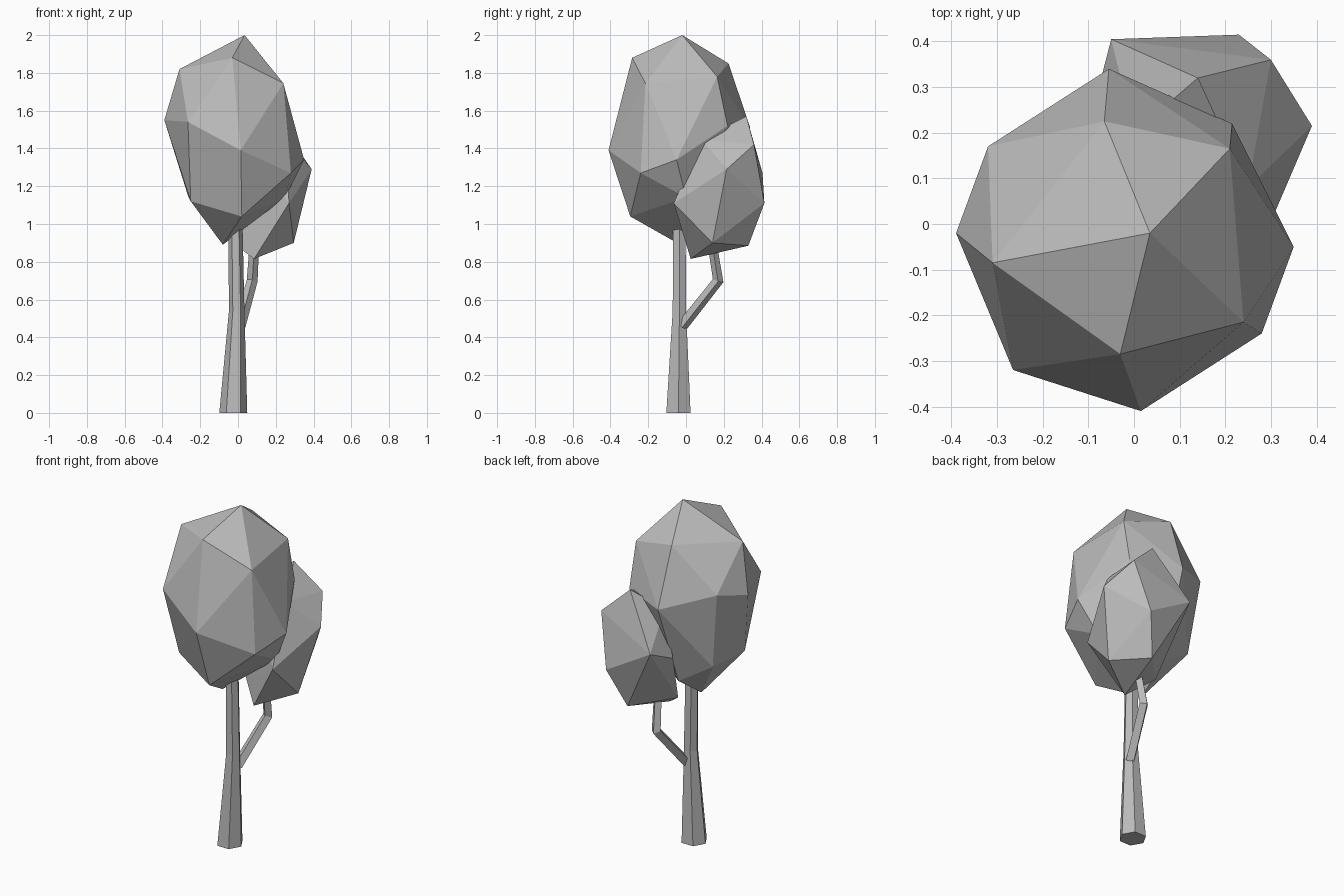
import bpy
import bmesh
import math
from mathutils import Vector

default_cube = bpy.data.objects.get("Cube")
if default_cube:
    bpy.data.objects.remove(default_cube, do_unlink=True)


def make_material(name, value):
    material = bpy.data.materials.new(name)
    material.use_nodes = True
    colour = (value, value, value, 1)
    material.diffuse_color = colour
    material.node_tree.nodes["Principled BSDF"].inputs["Base Color"].default_value = colour
    return material


plain_grey = make_material("plain grey", 0.5)


def add_object(name, bm):
    """Turn a bmesh into a flat-shaded object with outward normals."""
    bmesh.ops.recalc_face_normals(bm, faces=bm.faces)
    mesh = bpy.data.meshes.new(name)
    bm.to_mesh(mesh)
    bm.free()
    mesh.materials.append(plain_grey)
    obj = bpy.data.objects.new(name, mesh)
    bpy.context.collection.objects.link(obj)
    return obj


def limb(name, stations, sides, upright=False):
    """Tapered tube through (centre, radius) stations."""
    bm = bmesh.new()
    centres = [Vector(centre) for centre, radius in stations]
    rings = []
    for i, (centre, radius) in enumerate(stations):
        before = centres[max(i - 1, 0)]
        after = centres[min(i + 1, len(centres) - 1)]
        axis = Vector((0, 0, 1)) if upright else (after - before).normalized()
        side = Vector((0, 1, 0)).cross(axis).normalized()
        other = axis.cross(side)
        ring = []
        for k in range(sides):
            angle = math.tau * k / sides
            offset = side * math.cos(angle) + other * math.sin(angle)
            ring.append(bm.verts.new(centres[i] + offset * radius))
        rings.append(ring)
    for low, high in zip(rings, rings[1:]):
        for k in range(sides):
            n = (k + 1) % sides
            bm.faces.new((low[k], low[n], high[n], high[k]))
    bm.faces.new(rings[0][::-1])
    bm.faces.new(rings[-1])
    return add_object(name, bm)


def crown(name, corners):
    """Faceted leaf mass wrapped around its corner points."""
    bm = bmesh.new()
    for corner in corners:
        bm.verts.new(corner)
    hull = bmesh.ops.convex_hull(bm, input=bm.verts)
    loose = {g for g in hull["geom_interior"] if isinstance(g, bmesh.types.BMVert)}
    bmesh.ops.delete(bm, geom=list(loose), context="VERTS")
    return add_object(name, bm)


# Trunk and the bent side branch
limb("trunk", [((-.025, -.04, 0), .074), ((-.007, -.035, .54), .041),
               ((-.015, -.035, 1.1), .037)], sides=6, upright=True)
limb("side_branch", [((.01, -.02, .46), .03), ((.075, .17, .7), .029),
                     ((.09, .13, .95), .024)], sides=4)

# Main crown: tip, shoulder, waist, underside
crown("main_crown", [
    (.035, -.02, 2),
    (-.03, -.285, 1.88), (.24, -.215, 1.745), (.21, .165, 1.78),
    (-.065, .225, 1.85), (-.31, -.085, 1.82),
    (-.265, -.32, 1.54), (.015, -.41, 1.39), (.28, -.24, 1.27),
    (.35, -.05, 1.34), (.215, .22, 1.52), (-.055, .34, 1.51),
    (-.32, .17, 1.6), (-.39, -.02, 1.55),
    (-.25, -.19, 1.12), (.02, -.295, 1.04), (.25, 0, 1.14),
    (-.07, .17, 1.03), (-.265, .13, 1.15), (-.08, -.03, .89),
])

# Smaller crown carried by the side branch
crown("side_crown", [
    (.14, .32, 1.57), (.25, .08, 1.45), (0, .2, 1.45),
    (.3, .36, 1.42), (.39, .215, 1.29), (-.05, .405, 1.27),
    (.23, .415, 1.11), (.27, -.065, 1.11), (-.09, .25, 1.2),
    (.295, .14, .9), (.15, .33, .885), (-.04, .13, .91),
    (.085, .025, .815),
])
